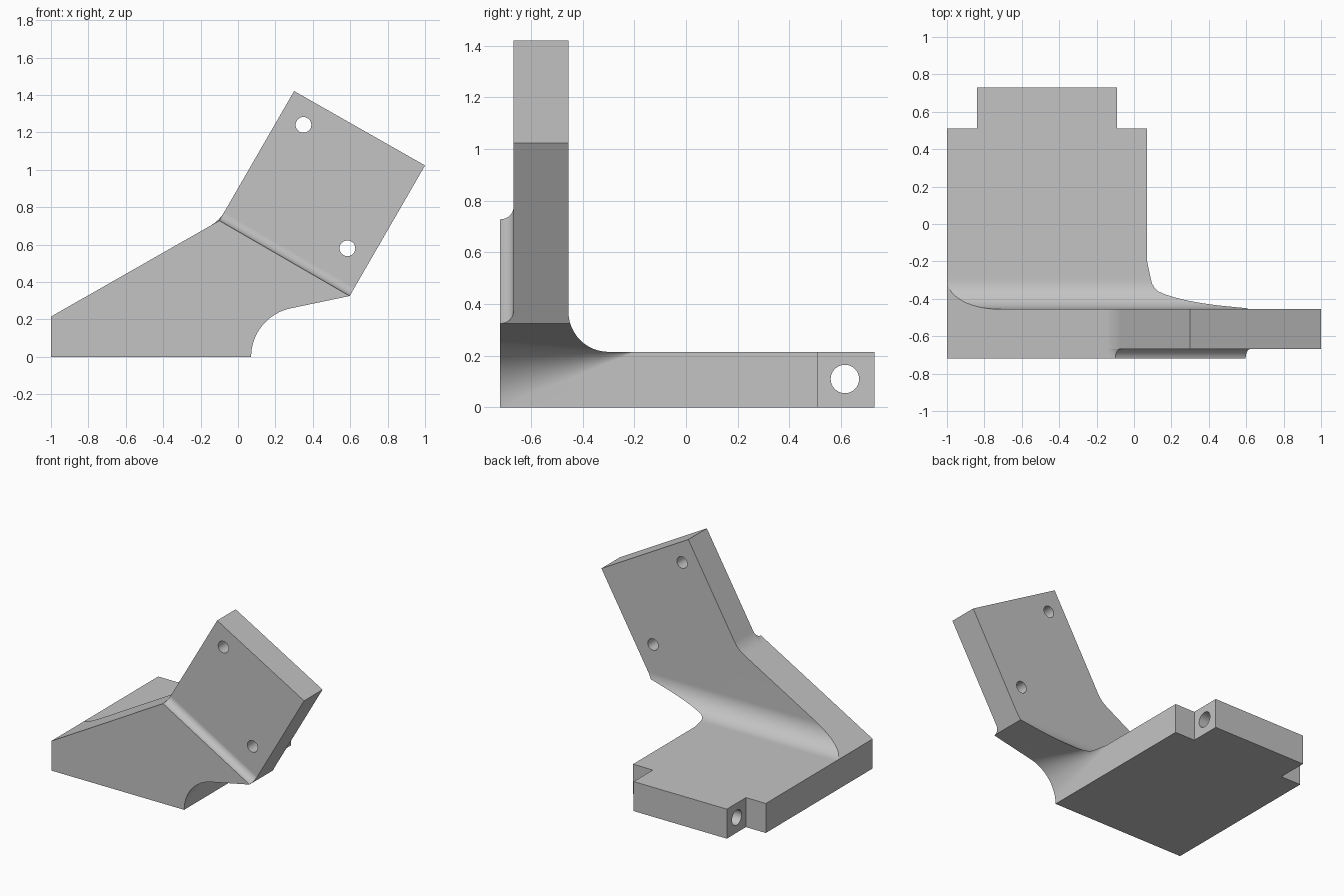
import bpy, bmesh, math
from mathutils import Vector

if "Cube" in bpy.data.objects:
    bpy.data.objects.remove(bpy.data.objects["Cube"])

grey = bpy.data.materials.new("plain_grey")
grey.use_nodes = True
grey.diffuse_color = (0.55, 0.55, 0.55, 1)
grey.node_tree.nodes["Principled BSDF"].inputs["Base Color"].default_value = (0.55, 0.55, 0.55, 1)

# Key points of the side profile, as (x, z)
BASE = 0.215                       # base plate thickness
HEEL = Vector((-1, BASE))          # low end of the sloping top edge
CORNER = Vector((-0.1, 0.728))     # where the slope meets the tilted plate
TIP = Vector((0.597, 0.325))       # far end of the underside
KNEE = Vector((0.07, BASE))        # corner under the overhang
UP = Vector((0.5, 0.866))          # direction of the tilted plate
FRONT, STEP, BACK, END = -0.72, -0.668, -0.455, 0.73
R = 0.155                          # rear fillet radius
F = (BASE + R - TIP.y) / UP.y      # front fillet radius
slope = (CORNER - HEEL).normalized()


def on_slope(z):
    return HEEL + slope * ((z - BASE) / slope.y)


def underside(y, h):
    """Tip and tapering rounded corner below the overhang, cut off at height h."""
    size = BASE * max(0, (-0.2 - y) / (-0.2 - FRONT))
    a, d = Vector((0, -1)), (TIP - KNEE).normalized()
    p = [KNEE + a * size, KNEE + a * size * 0.42, KNEE + d * size * 0.42, KNEE + d * size]

    def curve(t):
        s = 1 - t
        return p[0]*s**3 + p[1]*3*s*s*t + p[2]*3*s*t*t + p[3]*t**3

    top = 1.0
    if p[3].y > h:                 # find where the curve reaches h
        low = 0.0
        for _ in range(30):
            mid = (low + top) / 2
            low, top = (mid, top) if curve(mid).y < h else (low, mid)
        tip = curve(top)
    else:
        tip = KNEE + d * ((min(h, TIP.y) - BASE) / d.y)
    return [tip] + [curve(top * (1 - i / 12)) for i in range(13)]


def full_section(y, rise, plate):
    """Section through the wall; plate adds the tilted plate above it."""
    start, end = CORNER - slope * F, CORNER + UP * rise
    blend = [start*(1-t)**2 + CORNER*2*t*(1-t) + end*t*t for t in (0, .25, .5, .75, 1)]
    shoulder = TIP + UP * rise
    tops = [CORNER + UP * 0.8, TIP + UP * 0.806] if plate else [end, shoulder]
    return [Vector((-1, 0)), HEEL, on_slope(BASE + R)] + blend + tops + [shoulder] \
        + underside(y, 1) + [Vector((KNEE.x, 0))]


def low_section(y, h):
    """Section behind the wall, flat on top at height h."""
    under = underside(y, h)
    left = on_slope(h)
    right = TIP + UP * ((h - TIP.y) / UP.y) if h > TIP.y else under[0]
    tops = [left.lerp(right, i / 8) for i in range(9)]
    return [Vector((-1, 0)), HEEL] + tops + under + [Vector((KNEE.x, 0))]


# Sections from front to back
sections = []
for i in range(9):
    a = math.pi / 2 * i / 8
    y = FRONT + (STEP - FRONT) * math.sin(a)
    sections.append((y, full_section(y, F * (1 - math.cos(a)), False)))
sections += [(y, full_section(y, F, True)) for y in (STEP, BACK)]
for i in range(13):
    a = math.pi / 2 * i / 12
    y = BACK + R * (1 - math.cos(a))
    sections.append((y, low_section(y, BASE + R * (1 - math.sin(a)))))
for y in (-0.27, -0.24, -0.22, -0.2, END):
    sections.append((y, low_section(y, BASE)))

# Bracket body lofted through the sections
bm = bmesh.new()
rings = [[bm.verts.new((p.x, y, p.y)) for p in pts] for y, pts in sections]
for r, s in zip(rings, rings[1:]):
    for i in range(len(r)):
        j = (i + 1) % len(r)
        bm.faces.new((r[i], r[j], s[j], s[i]))
bm.faces.new(rings[0])
bm.faces.new(rings[-1])
bmesh.ops.remove_doubles(bm, verts=bm.verts, dist=0.0002)
bmesh.ops.recalc_face_normals(bm, faces=bm.faces)
mesh = bpy.data.meshes.new("bracket")
bm.to_mesh(mesh)
bm.free()
mesh.materials.append(grey)
bracket = bpy.data.objects.new("bracket", mesh)
bpy.context.collection.objects.link(bracket)


def cut(tool, name):
    tool.name = name
    tool.hide_render = True
    tool.data.materials.append(grey)
    mod = bracket.modifiers.new(name, "BOOLEAN")
    mod.operation, mod.solver, mod.object = "DIFFERENCE", "EXACT", tool
    bpy.context.view_layer.objects.active = bracket
    bpy.ops.object.modifier_apply(modifier=name)
    bpy.data.objects.remove(tool)


def drill(name, radius, place, turn):
    bpy.ops.mesh.primitive_cylinder_add(vertices=32, radius=radius, depth=3, location=place, rotation=turn)
    cut(bpy.context.object, name)


# Notches either side of the rear tab
for name, x in (("left_notch", 0.41), ("right_notch", -1.34)):
    bpy.ops.mesh.primitive_cube_add(size=1, location=(x, 1.01, 0))
    bpy.context.object.scale = (1, 1, 1)
    cut(bpy.context.object, name)

# Pivot hole through the tab and bolt holes through the plate
drill("tab_hole", 0.055, (0, 0.615, 0.11), (0, math.pi / 2, 0))
for name, x, z in (("upper_hole", 0.35, 1.24), ("lower_hole", 0.585, 0.58)):
    drill(name, 0.042, (x, 0, z), (math.pi / 2, 0, 0))

bpy.ops.object.select_all(action="DESELECT")
bracket.select_set(True)
bpy.context.view_layer.objects.active = bracket
bpy.ops.object.shade_smooth_by_angle(angle=math.radians(25))
bracket.modifiers.new("flat_face_normals", "WEIGHTED_NORMAL").keep_sharp = True
